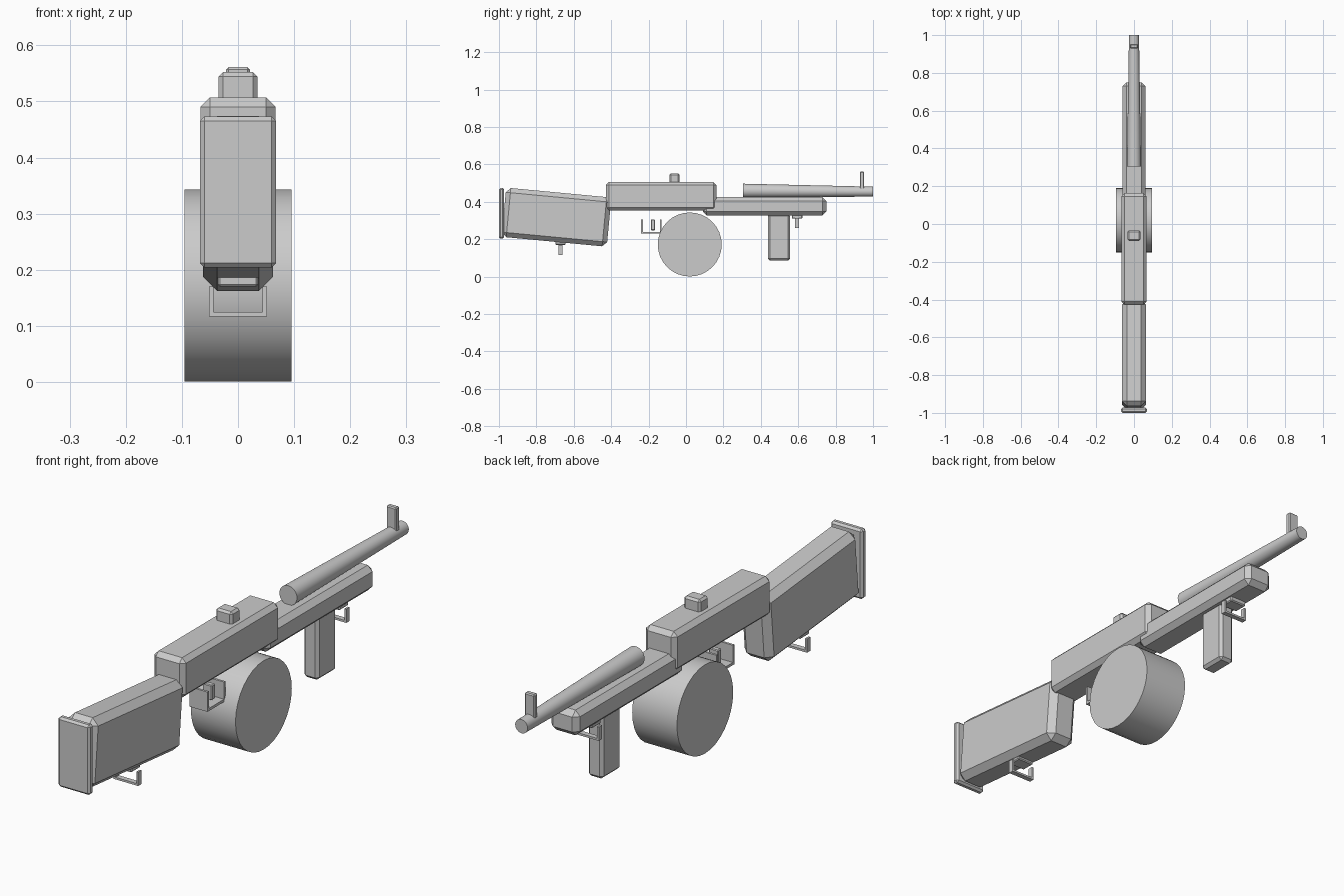
import bpy, math
from mathutils import Matrix

if "Cube" in bpy.data.objects:
    bpy.data.objects.remove(bpy.data.objects["Cube"])


def box(name, xs, ys, zs, bevel=0.0, tilt=0.0):
    """Chamfered box spanning the given x, y, z ranges, tilted about x."""
    spans = (xs, ys, zs)
    bpy.ops.mesh.primitive_cube_add(size=1, location=[(a + b) / 2 for a, b in spans])
    ob = bpy.context.object
    ob.name = name
    ob.data.transform(Matrix.Diagonal([b - a for a, b in spans] + [1]))
    ob.rotation_euler.x = math.radians(tilt)
    if bevel:
        mod = ob.modifiers.new("chamfer", "BEVEL")
        mod.width = bevel
        mod.segments = 1
    return ob


def rod(name, r1, r2, length, location, rotation):
    """Smooth round part, straight or tapered."""
    bpy.ops.mesh.primitive_cone_add(vertices=32, radius1=r1, radius2=r2, depth=length,
                                    location=location, rotation=rotation)
    ob = bpy.context.object
    ob.name = name
    bpy.ops.object.shade_smooth_by_angle(angle=math.radians(30))
    return ob


def sym(w):
    return (-w, w)


def sling_loop(name, y, bottom, base_top):
    """Open U-shaped loop hanging under a small mounting block."""
    box(name + "_base", sym(0.036), (y - 0.028, y + 0.028), (base_top - 0.022, base_top), 0.004)
    box(name + "_bar", sym(0.052), (y - 0.01, y + 0.01), (bottom, bottom + 0.008))
    for side, label in ((-1, "left"), (1, "right")):
        xs = sorted((side * 0.044, side * 0.052))
        box(f"{name}_{label}", xs, (y - 0.01, y + 0.01), (bottom + 0.004, bottom + 0.053))


# Body, stock and fore-end
box("receiver", sym(0.067), (-0.428, 0.163), (0.354, 0.507), 0.017)
box("stock", sym(0.0625), (-0.975, -0.41), (0.186, 0.45), 0.025, tilt=-5.4)
box("butt_plate", sym(0.068), (-1.0, -0.972), (0.204, 0.473), 0.008)
box("fore_end", sym(0.061), (0.09, 0.75), (0.328, 0.425), 0.02)
box("front_grip", sym(0.032), (0.438, 0.556), (0.086, 0.335), 0.011)

# Drum magazine and tapered barrel
rod("drum_magazine", 0.171, 0.171, 0.19, (0, 0.02, 0.172), (0, math.pi / 2, 0))
rod("barrel", 0.0375, 0.0265, 0.695, (0, 0.6525, 0.457), (math.radians(-90.4), 0, 0))

# Sights
box("rear_sight", sym(0.035), (-0.089, -0.034), (0.495, 0.552), 0.008)
box("front_sight", sym(0.021), (0.93, 0.952), (0.46, 0.561), 0.004)

# Trigger and open guard
box("trigger", sym(0.02), (-0.188, -0.166), (0.248, 0.306), 0.003)
box("guard_floor", sym(0.038), (-0.24, -0.13), (0.23, 0.24))
box("guard_rear", sym(0.038), (-0.24, -0.231), (0.235, 0.306))
box("guard_front", sym(0.038), (-0.139, -0.13), (0.235, 0.306))

# Sling loops under stock and fore-end
sling_loop("rear_sling_loop", -0.671, 0.117, 0.192)
sling_loop("front_sling_loop", 0.594, 0.261, 0.332)
